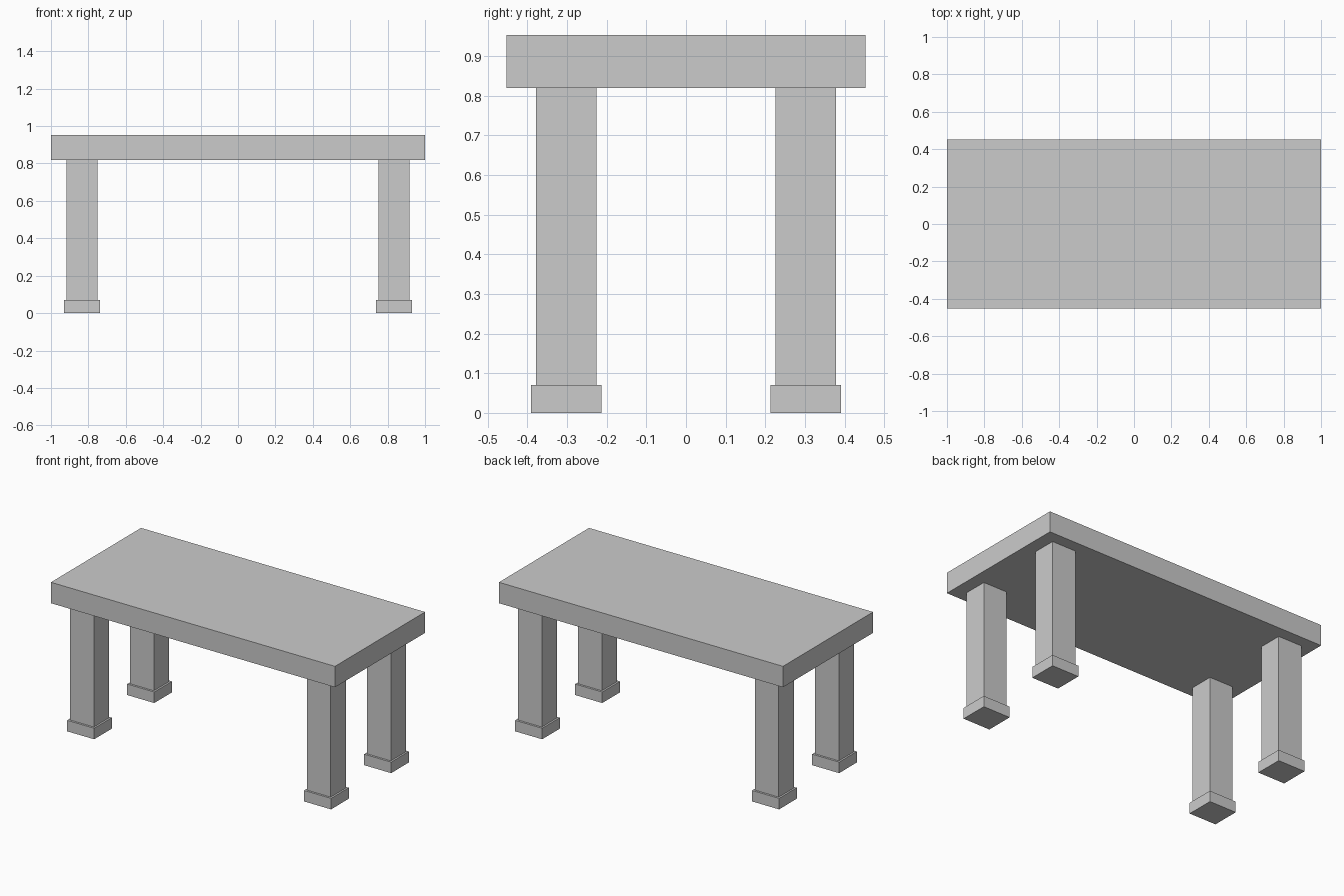
import bpy

if "Cube" in bpy.data.objects:
    bpy.data.objects.remove(bpy.data.objects["Cube"])


def box(name, center, size):
    bpy.ops.mesh.primitive_cube_add(size=1, location=center)
    obj = bpy.context.object
    obj.name = name
    obj.scale = size
    bpy.ops.object.transform_apply(location=False, rotation=False, scale=True)
    return obj


TOP_Z, UNDERSIDE_Z, FOOT_Z = 0.953, 0.82, 0.07
LEG_X, LEG_Y = 0.834, 0.302

# Thick table top
box("table_top", (0, 0, (TOP_Z + UNDERSIDE_Z) / 2), (2, 0.906, TOP_Z - UNDERSIDE_Z))

# Four legs, each standing on a slightly wider foot block
for side, sx in (("left", -1), ("right", 1)):
    for end, sy in (("front", -1), ("back", 1)):
        x, y = sx * LEG_X, sy * LEG_Y
        box(f"{end}_{side}_leg", (x, y, (UNDERSIDE_Z + FOOT_Z) / 2),
            (0.167, 0.152, UNDERSIDE_Z - FOOT_Z))
        box(f"{end}_{side}_foot", (x, y, FOOT_Z / 2), (0.19, 0.178, FOOT_Z))
